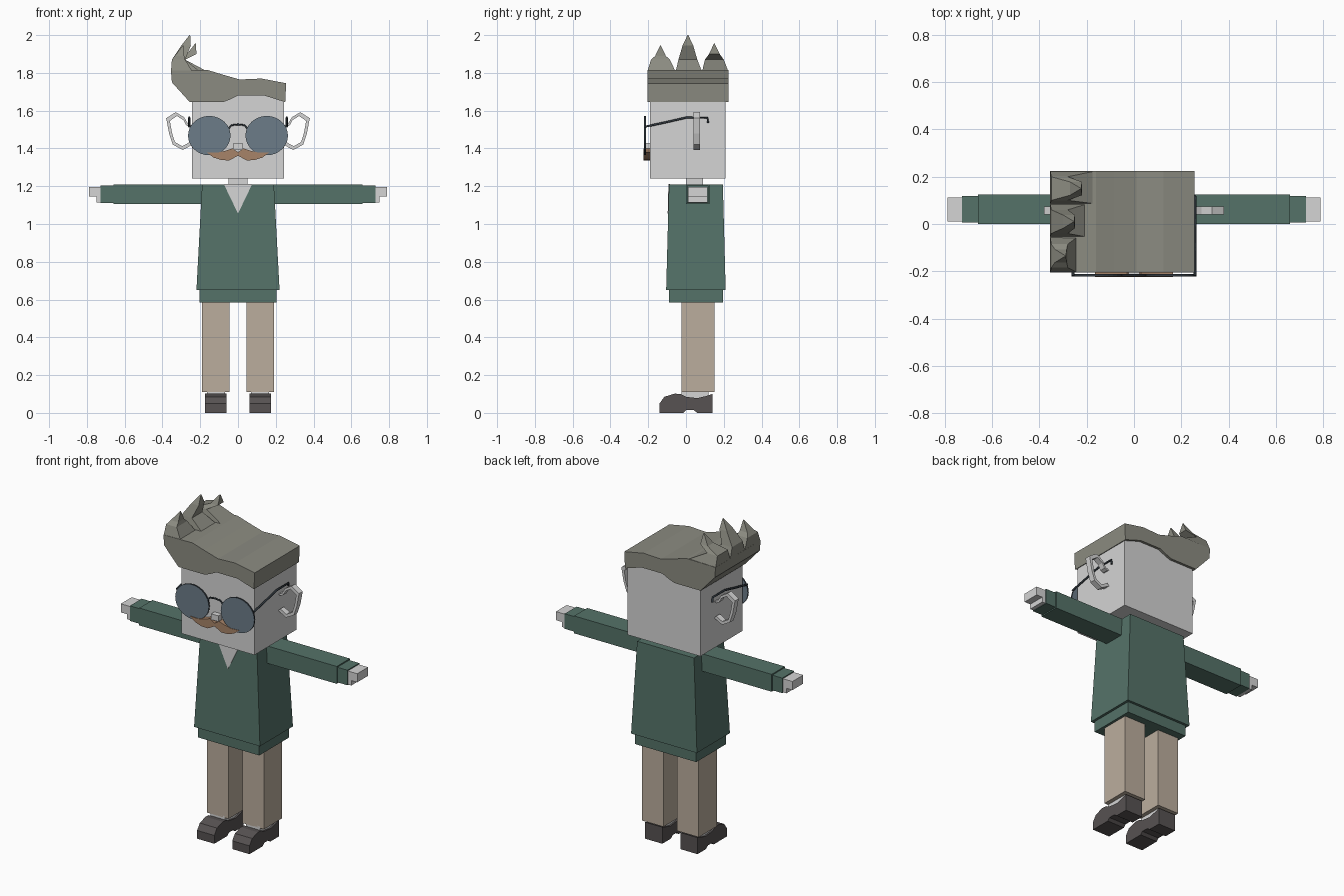
import bpy, bmesh, math
from mathutils import Matrix, Vector

cube = bpy.data.objects.get("Cube")
if cube:
    bpy.data.objects.remove(cube, do_unlink=True)


def material(name, rgb):
    m = bpy.data.materials.new(name)
    m.use_nodes = True
    m.diffuse_color = (*rgb, 1)
    m.node_tree.nodes["Principled BSDF"].inputs["Base Color"].default_value = (*rgb, 1)
    return m


SKIN = material("pale skin", (0.66, 0.66, 0.66))
HAIR = material("grey hair", (0.26, 0.26, 0.22))
GREEN = material("green wool", (0.09, 0.17, 0.14))
TAN = material("tan cloth", (0.5, 0.42, 0.34))
SHOE = material("dark leather", (0.095, 0.085, 0.085))
LENS = material("blue grey glass", (0.15, 0.2, 0.25))
FRAME = material("dark frame", (0.03, 0.04, 0.05))
BROWN = material("brown moustache", (0.39, 0.23, 0.14))


def finish(name, bm, *mats):
    bmesh.ops.recalc_face_normals(bm, faces=bm.faces)
    mesh = bpy.data.meshes.new(name)
    bm.to_mesh(mesh)
    bm.free()
    for m in mats:
        mesh.materials.append(m)
    ob = bpy.data.objects.new(name, mesh)
    bpy.context.scene.collection.objects.link(ob)
    return ob


def loft(name, rings, mat):
    """Skin a list of closed rings that have equal point counts."""
    bm = bmesh.new()
    loops = [[bm.verts.new(p) for p in ring] for ring in rings]
    n = len(loops[0])
    bm.faces.new(loops[0])
    bm.faces.new(loops[-1])
    for a, b in zip(loops, loops[1:]):
        for i in range(n):
            j = (i + 1) % n
            bm.faces.new((a[i], a[j], b[j], b[i]))
    return finish(name, bm, mat)


def rect(x0, x1, y0, y1, z):
    return [(x0, y0, z), (x1, y0, z), (x1, y1, z), (x0, y1, z)]


def box(name, x, y, z, mat):
    return loft(name, [rect(*x, *y, h) for h in z], mat)


def prism_y(name, pts, y0, y1, mat):
    return loft(name, [[(x, y, z) for x, z in pts] for y in (y0, y1)], mat)


def prism_x(name, pts, x0, x1, mat):
    return loft(name, [[(x, y, z) for y, z in pts] for x in (x0, x1)], mat)


def wire(name, pts, radius, mat):
    cu = bpy.data.curves.new(name, "CURVE")
    cu.dimensions = "3D"
    cu.bevel_depth = radius
    cu.bevel_resolution = 1
    cu.use_fill_caps = True
    sp = cu.splines.new("POLY")
    sp.points.add(len(pts) - 1)
    for p, co in zip(sp.points, pts):
        p.co = (*co, 1)
    cu.materials.append(mat)
    ob = bpy.data.objects.new(name, cu)
    bpy.context.scene.collection.objects.link(ob)


# Torso, hem, neck and collar opening
loft("sweater", [rect(-.22, .22, -.105, .21, .65), rect(-.19, .19, -.09, .195, 1.21)], GREEN)
box("sweater_hem", (-.205, .205), (-.09, .195), (.585, .66), GREEN)
box("neck", (-.05, .05), (0, .09), (1.18, 1.25), SKIN)
collar = [(-.075, -.093, 1.211), (.075, -.093, 1.211), (0, -.097, 1.055)]
loft("collar_opening", [collar, [(x, y + .008, z) for x, y, z in collar]], SKIN)

# Head, nose and moustache
box("head", (-.243, .243), (-.19, .21), (1.24, 1.7), SKIN)
box("nose", (-.024, .024), (-.222, -.185), (1.395, 1.43), SKIN)
half = [(.03, 1.4), (.065, 1.388), (.11, 1.378), (.165, 1.38),
        (.13, 1.352), (.085, 1.338), (.045, 1.337)]
left = [(0, 1.38)] + half + [(0, 1.362)]
prism_y("moustache", left + [(-x, z) for x, z in reversed(half)], -.224, -.185, BROWN)

# Swept hair block with three spikes on the right
hair = [(.25, 1.645), (.255, 1.745), (.125, 1.77), (.01, 1.765), (-.085, 1.792),
        (-.16, 1.815), (-.355, 1.812), (-.35, 1.75), (-.255, 1.645), (-.08, 1.645),
        (-.04, 1.66), (0, 1.68), (.14, 1.68)]
prism_y("hair", hair, -.205, .225, HAIR)
for y0, y1, tip, inner in ((-.205, -.055, (-.29, -.135, 1.945), -.24),
                           (-.055, .085, (-.255, .01, 2), -.2),
                           (.085, .225, (-.225, .15, 1.955), -.16)):
    xt, yt, zt = tip
    loft("hair_spike", [rect(-.355, inner, y0, y1, 1.806),
                        rect(-.35, -.28, yt - .05, yt + .05, 1.87),
                        rect(xt - .045, xt + .005, yt - .028, yt + .028, zt - .055),
                        rect(xt - .002, xt + .002, yt - .002, yt + .002, zt)], HAIR)

# Paired parts
ear = [(.24, 1.52), (.265, 1.53), (.285, 1.565), (.33, 1.592), (.38, 1.56),
       (.365, 1.48), (.345, 1.42), (.293, 1.392), (.24, 1.42)]
ear_hole = [(.3 + (x - .3) * .76, 1.49 + (z - 1.49) * .8) for x, z in ear]
shoe = [(-.14, 0), (-.14, .05), (-.115, .085), (-.06, .102), (-.03, .1), (0, .085),
        (.06, .078), (.11, .09), (.14, .1), (.14, 0), (.06, 0), (.04, .015),
        (0, .015), (-.015, 0)]
for s, side in ((1, "left"), (-1, "right")):
    def span(a, b):
        return (s * a, s * b)

    # Arm and hand
    box(side + "_sleeve", span(.17, .66), (0, .125), (1.105, 1.21), GREEN)
    box(side + "_cuff", span(.65, .727), (.006, .119), (1.112, 1.203), GREEN)
    box(side + "_hand", span(.72, .79), (.01, .113), (1.145, 1.197), SKIN)
    box(side + "_thumb", span(.72, .75), (.01, .113), (1.115, 1.15), SKIN)

    # Leg, sock and shoe
    box(side + "_trouser_leg", span(.046, .19), (-.025, .15), (.11, .6), TAN)
    box(side + "_sock", span(.07, .165), (-.025, .12), (.04, .12), SKIN)
    prism_x(side + "_shoe", shoe, s * .06, s * .175, SHOE)

    # Ear: a flat ring of quads
    bm = bmesh.new()
    grid = [[bm.verts.new((s * x, y, z)) for x, z in pts]
            for pts, y in ((ear, .04), (ear_hole, .04), (ear_hole, .075), (ear, .075))]
    for a, b in zip(grid, grid[1:] + grid[:1]):
        for i in range(len(ear) - 1):
            bm.faces.new((a[i], a[i + 1], b[i + 1], b[i]))
    for i in (0, -1):
        bm.faces.new([row[i] for row in grid])
    finish(side + "_ear", bm, SKIN)

    # Lens with a dark edge
    bm = bmesh.new()
    place = Matrix.Translation((s * .152, -.217, 1.468)) @ Matrix.Rotation(math.pi / 2, 4, "X")
    bmesh.ops.create_cone(bm, cap_ends=True, segments=32, radius1=.104, radius2=.104,
                          depth=.009, matrix=place @ Matrix.Diagonal((1.08, 1, 1, 1)))
    bm.normal_update()
    for f in bm.faces:
        f.material_index = 0 if abs(f.normal.y) > .5 else 1
    finish(side + "_lens", bm, LENS, FRAME)

    # Glasses arm hooked over the ear
    wire(side + "_glasses_arm", [(s * .258, y, z) for y, z in (
        (-.217, 1.515), (-.1, 1.54), (0, 1.563), (.113, 1.563), (.117, 1.535))], .006, FRAME)

# Bridge of the glasses
wire("glasses_bridge", [(x, -.217, z) for x, z in (
    (-.05, 1.505), (-.035, 1.523), (0, 1.527), (.035, 1.523), (.05, 1.505))], .005, FRAME)
